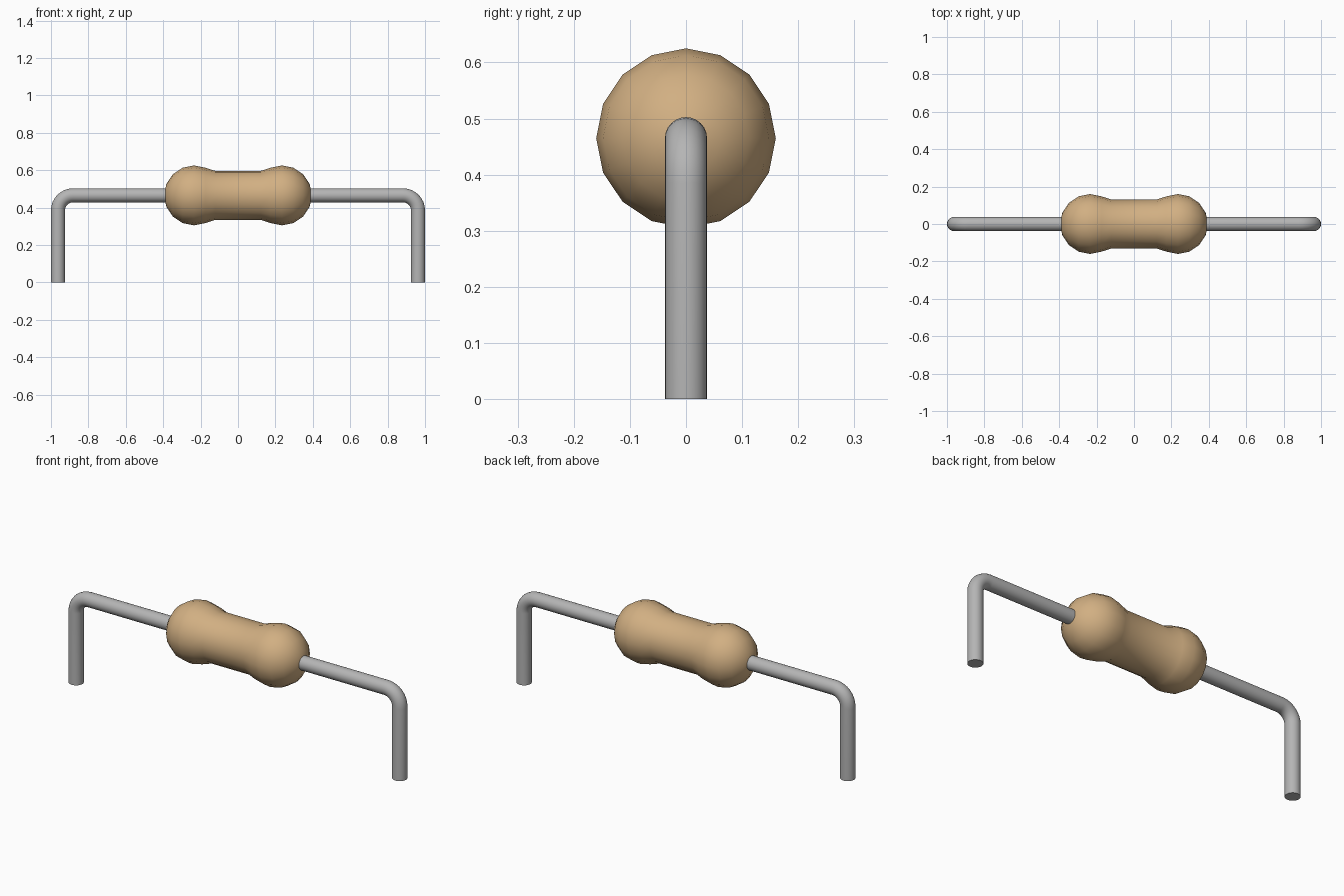
import bpy, bmesh, math
from mathutils import Vector

if "Cube" in bpy.data.objects:
    bpy.data.objects.remove(bpy.data.objects["Cube"], do_unlink=True)

AXIS_Z = 0.465     # height of the body axis
BULB_X, BULB_R = 0.235, 0.16
WAIST_R = 0.131
WIRE_R, WIRE_X, BEND_R = 0.0375, 0.9625, 0.08


def make_material(name, rgb):
    mat = bpy.data.materials.new(name)
    mat.use_nodes = True
    mat.diffuse_color = (*rgb, 1)
    mat.node_tree.nodes["Principled BSDF"].inputs["Base Color"].default_value = (*rgb, 1)
    return mat


def sweep(name, rings, segments, mat):
    """Skin circles given as (centre, tangent, radius) in the xz plane and cap both ends."""
    bm = bmesh.new()
    loops = []
    for centre, tangent, radius in rings:
        side = Vector((0, 1, 0))
        up = tangent.cross(side).normalized()
        loops.append([bm.verts.new(centre + radius * (math.cos(a) * up + math.sin(a) * side))
                      for a in (2 * math.pi * i / segments for i in range(segments))])
    for a, b in zip(loops, loops[1:]):
        for i in range(segments):
            j = (i + 1) % segments
            bm.faces.new((a[i], a[j], b[j], b[i]))
    bm.faces.new(loops[0])
    bm.faces.new(loops[-1])
    bmesh.ops.recalc_face_normals(bm, faces=bm.faces)
    mesh = bpy.data.meshes.new(name)
    bm.to_mesh(mesh)
    bm.free()
    mesh.materials.append(mat)
    obj = bpy.data.objects.new(name, mesh)
    bpy.context.collection.objects.link(obj)
    bpy.ops.object.select_all(action='DESELECT')
    obj.select_set(True)
    bpy.context.view_layer.objects.active = obj
    bpy.ops.object.shade_smooth_by_angle(angle=math.radians(35))
    return obj


tan = make_material("tan ceramic", (0.64, 0.43, 0.225))
grey = make_material("grey metal", (0.46, 0.46, 0.46))

# Body: two rounded bulbs joined by a narrower waist
half = [(0.122, WAIST_R)]
for deg in (112.5, 90, 67.5, 45, 22.5, 3):
    a = math.radians(deg)
    half.append((BULB_X + BULB_R * math.cos(a), BULB_R * math.sin(a)))
profile = [(-x, r) for x, r in reversed(half)] + half
sweep("resistor_body",
      [(Vector((x, 0, AXIS_Z)), Vector((1, 0, 0)), r) for x, r in profile], 16, tan)

# Wire leads: straight run out of the body, rounded bend, vertical leg
for sign, name in ((1, "left_lead"), (-1, "right_lead")):
    rings = [(Vector((sign * 0.3, 0, AXIS_Z)), Vector((sign, 0, 0)), WIRE_R)]
    for i in range(9):
        a = math.pi / 2 * i / 8
        centre = Vector((sign * (WIRE_X - BEND_R + BEND_R * math.sin(a)), 0,
                         AXIS_Z - BEND_R + BEND_R * math.cos(a)))
        rings.append((centre, Vector((sign * math.cos(a), 0, -math.sin(a))), WIRE_R))
    rings.append((Vector((sign * WIRE_X, 0, 0)), Vector((0, 0, -1)), WIRE_R))
    sweep(name, rings, 24, grey)
